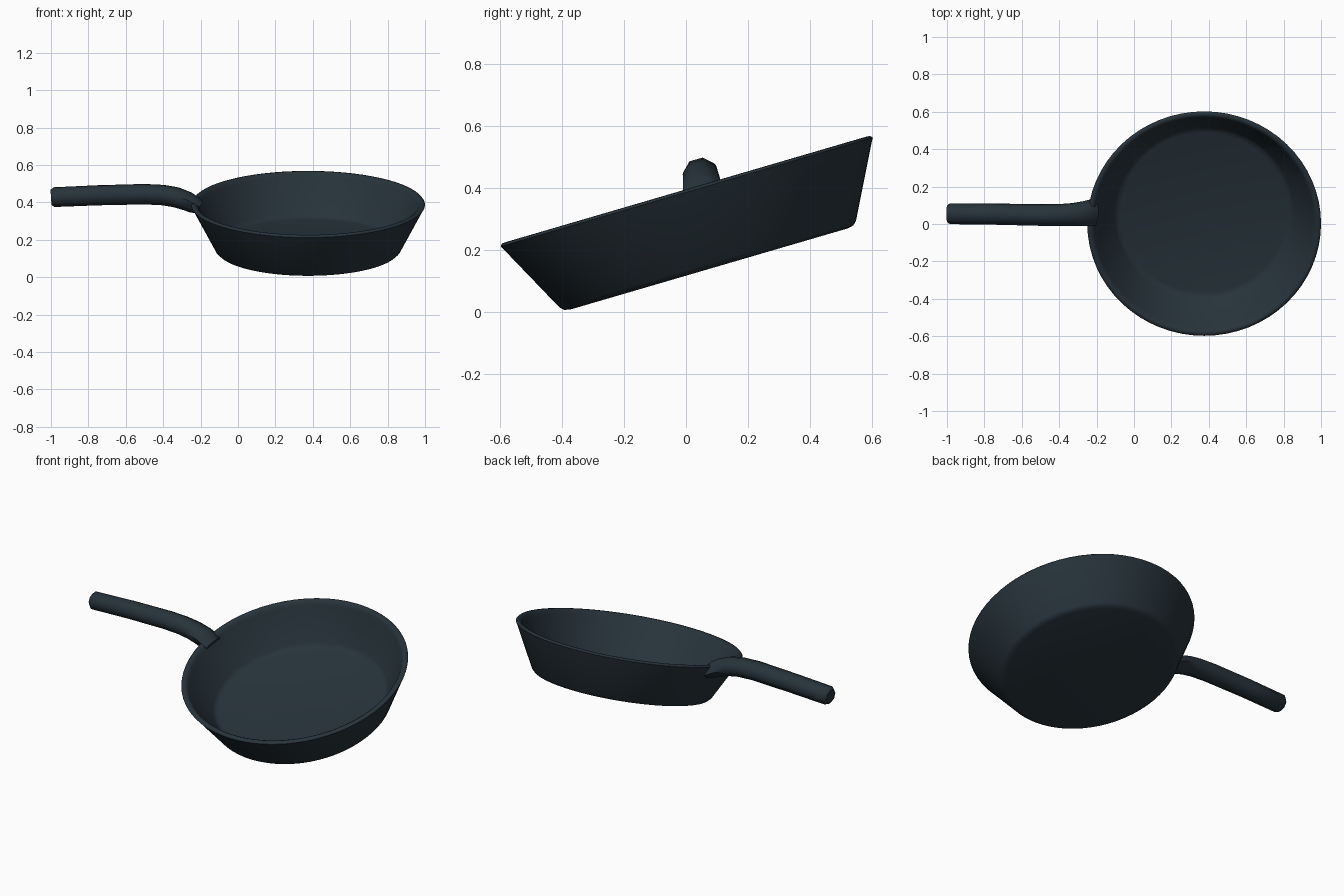
import bpy, bmesh
from math import sin, cos, pi, radians, atan2
from mathutils import Matrix, Vector

cube = bpy.data.objects.get("Cube")
if cube:
    bpy.data.objects.remove(cube, do_unlink=True)

TILT = radians(16.3)

iron = bpy.data.materials.new("dark_cast_iron")
iron.use_nodes = True
iron_colour = (0.02, 0.033, 0.043, 1)
iron.diffuse_color = iron_colour
iron.node_tree.nodes["Principled BSDF"].inputs["Base Color"].default_value = iron_colour


def loft(name, rings, angle):
    """Skin a list of equal-length point rings, cap both ends, shade smooth."""
    bm = bmesh.new()
    loops = [[bm.verts.new(p) for p in ring] for ring in rings]
    n = len(loops[0])
    for a, b in zip(loops, loops[1:]):
        for i in range(n):
            j = (i + 1) % n
            bm.faces.new((a[i], a[j], b[j], b[i]))
    bm.faces.new(loops[0][::-1])
    bm.faces.new(loops[-1])
    bmesh.ops.recalc_face_normals(bm, faces=bm.faces)
    mesh = bpy.data.meshes.new(name)
    bm.to_mesh(mesh)
    bm.free()
    mesh.materials.append(iron)
    obj = bpy.data.objects.new(name, mesh)
    bpy.context.collection.objects.link(obj)
    bpy.ops.object.select_all(action="DESELECT")
    obj.select_set(True)
    bpy.context.view_layer.objects.active = obj
    bpy.ops.object.shade_smooth_by_angle(angle=radians(angle))
    return obj


# Pan bowl: turned profile (radius, height from rim) from base, over the lip, to the floor
profile = [(0.465, -0.266), (0.485, -0.262), (0.498, -0.25),
           (0.618, -0.02), (0.625, -0.008), (0.618, 0), (0.605, 0.001),
           (0.594, -0.006), (0.585, -0.022),
           (0.482, -0.2), (0.468, -0.214), (0.445, -0.22)]
SIDES = 64
bowl_rings = [[(r * cos(2 * pi * i / SIDES), r * sin(2 * pi * i / SIDES), h)
               for i in range(SIDES)] for r, h in profile]
bowl = loft("pan_bowl", bowl_rings, 50)
bowl.matrix_world = Matrix.Translation((0.375, 0, 0.395)) @ Matrix.Rotation(TILT, 4, "X")

# Handle: octagonal sections (x, y, z, half width, half height) along a bent path
path = [(-1.0, 0.055, 0.427, 0.043, 0.04),
        (-0.985, 0.055, 0.428, 0.056, 0.053),
        (-0.75, 0.053, 0.438, 0.057, 0.054),
        (-0.5, 0.048, 0.444, 0.058, 0.055),
        (-0.4, 0.048, 0.439, 0.059, 0.055),
        (-0.33, 0.051, 0.427, 0.061, 0.055),
        (-0.27, 0.056, 0.406, 0.066, 0.052),
        (-0.235, 0.06, 0.388, 0.071, 0.047),
        (-0.205, 0.062, 0.373, 0.071, 0.035)]
handle_rings = []
for k, (x, y, z, w, h) in enumerate(path):
    before, after = path[max(k - 1, 0)], path[min(k + 1, len(path) - 1)]
    lean = atan2(after[2] - before[2], after[0] - before[0])
    ring = []
    for i in range(8):
        a = 2 * pi * (i + 0.5) / 8 + TILT
        up = h * sin(a)
        ring.append(Vector((x - up * sin(lean), y + w * cos(a), z + up * cos(lean))))
    handle_rings.append(ring)
loft("handle", handle_rings, 50)
